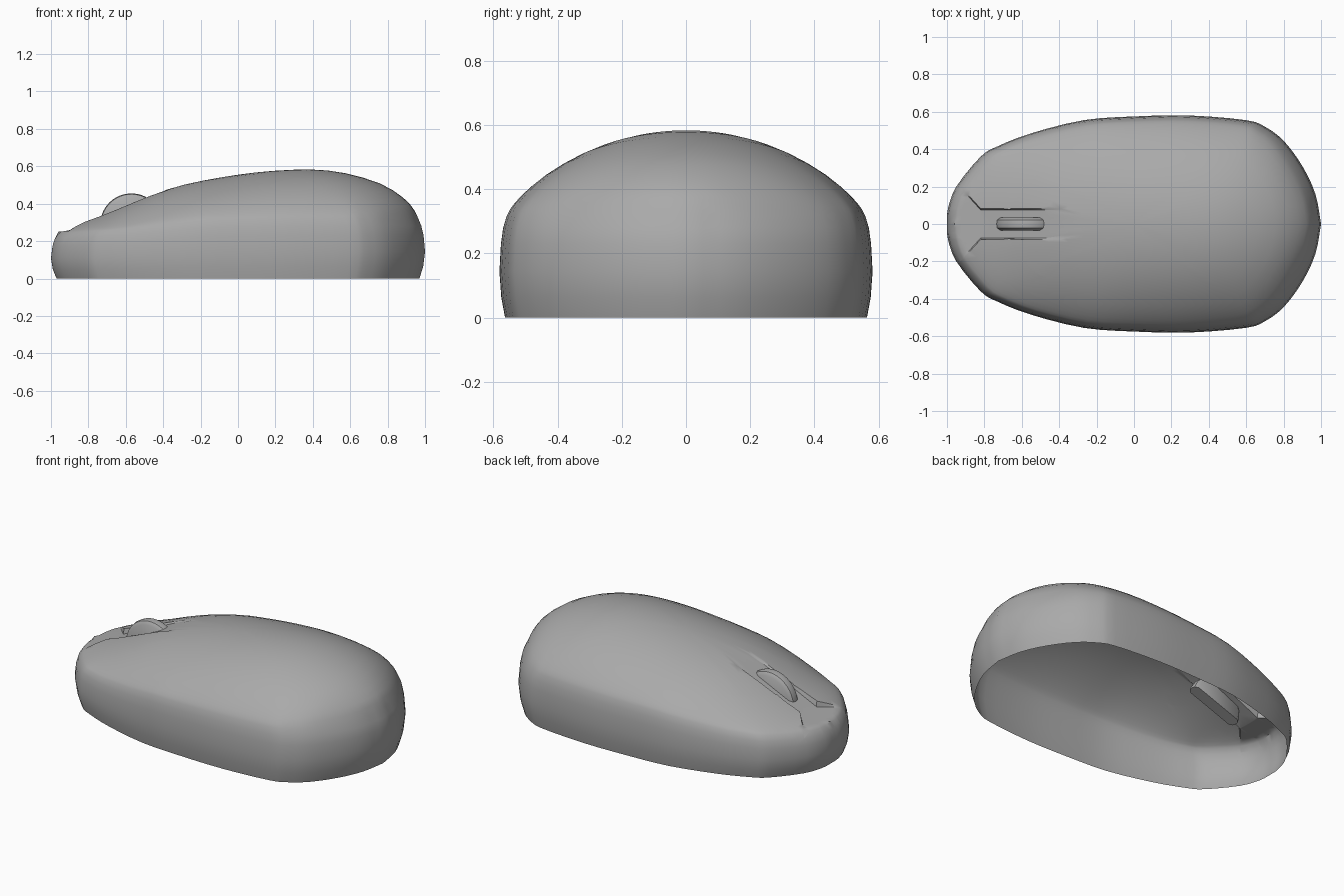
import bpy, bmesh, math
from mathutils import Vector

cube = bpy.data.objects.get("Cube")
if cube:
    bpy.data.objects.remove(cube, do_unlink=True)

grey = bpy.data.materials.new("mid grey")
grey.use_nodes = True
COLOR = (0.4, 0.4, 0.4, 1)
grey.diffuse_color = COLOR
grey.node_tree.nodes["Principled BSDF"].inputs["Base Color"].default_value = COLOR


def smooth_path(pts, steps):
    """Catmull-Rom samples through 2D points."""
    p = [Vector(q) for q in pts]
    p = [2 * p[0] - p[1]] + p + [2 * p[-1] - p[-2]]
    out = []
    for a, b, c, d in zip(p, p[1:], p[2:], p[3:]):
        for i in range(steps):
            t = i / steps
            out.append(0.5 * (2 * b + (c - a) * t + (2 * a - 5 * b + 4 * c - d) * t**2
                              + (3 * b - a - 3 * c + d) * t**3))
    return out + [p[-2]]


def lookup(path, x):
    """Linear interpolation along a path sorted by x."""
    if x <= path[0][0]:
        return path[0][1]
    for a, b in zip(path, path[1:]):
        if x <= b[0]:
            return a[1] + (b[1] - a[1]) * (x - a[0]) / max(b[0] - a[0], 1e-6)
    return path[-1][1]


def finish(bm, name, angle):
    bmesh.ops.recalc_face_normals(bm, faces=bm.faces)
    mesh = bpy.data.meshes.new(name)
    bm.to_mesh(mesh)
    bm.free()
    mesh.materials.append(grey)
    obj = bpy.data.objects.new(name, mesh)
    bpy.context.collection.objects.link(obj)
    bpy.ops.object.select_all(action="DESELECT")
    obj.select_set(True)
    bpy.context.view_layer.objects.active = obj
    bpy.ops.object.shade_smooth_by_angle(angle=math.radians(angle))
    return obj


# Half plan outline, crest line, shoulder line and groove floor, all along x
half = smooth_path([(-1, 0), (-0.995, 0.08), (-0.95, 0.2), (-0.82, 0.36), (-0.73, 0.415),
                    (-0.55, 0.485), (-0.27, 0.555), (0, 0.575), (0.3, 0.58), (0.6, 0.555),
                    (0.7, 0.52), (0.8, 0.445), (0.9, 0.31), (0.97, 0.16), (1, 0)], 3)
crest = smooth_path([(-0.96, 0.252), (-0.92, 0.27), (-0.85, 0.295), (-0.7, 0.35), (-0.37, 0.48),
                     (0, 0.555), (0.33, 0.583), (0.55, 0.568), (0.75, 0.512), (0.86, 0.45),
                     (0.93, 0.385), (0.96, 0.33)], 4)
shoulder = [(-0.96, 0.24), (-0.6, 0.265), (-0.2, 0.31), (0.3, 0.32), (0.96, 0.32)]
groove = [(-0.95, 0.25), (-0.82, 0.272), (-0.4, 0.466), (-0.3, 0.51)]
RIM = 0.96


def top_height(x, y):
    low, high = lookup(shoulder, x), lookup(crest, x)
    v = min(1, abs(y) / max(RIM * lookup(half, x / RIM), 1e-4))
    return low + max(0, high - low) * (1 - v * v) ** 0.78


# Shell: wall rings up to the shoulder, then shrinking rings over the dome
outline = half + [Vector((p.x, -p.y)) for p in reversed(half[1:-1])]
bm = bmesh.new()
rings = []
for scale, up in [(0.97, 0), (0.99, 0.2), (1, 0.45), (0.992, 0.72), (0.98, 0.88)]:
    rings.append([bm.verts.new((p.x * scale, p.y * scale, up * lookup(shoulder, p.x * RIM)))
                  for p in outline])
for t in [1, 0.985, 0.96, 0.92, 0.86, 0.79, 0.7, 0.6, 0.5, 0.4, 0.3, 0.2, 0.1]:
    s = t * RIM
    rings.append([bm.verts.new((p.x * s, p.y * s, top_height(p.x * s, p.y * s)))
                  for p in outline])
n = len(outline)
for a, b in zip(rings, rings[1:]):
    for i in range(n):
        j = (i + 1) % n
        bm.faces.new((a[i], a[j], b[j], b[i]))
pole = bm.verts.new((0, 0, top_height(0, 0)))
for i in range(n):
    bm.faces.new((rings[-1][i], rings[-1][(i + 1) % n], pole))


# Wheel groove: cut its borders into the nose, then sink the enclosed faces
def cut(point, normal):
    faces = [f for f in bm.faces if f.calc_center_median().x < -0.35
             and abs(f.calc_center_median().y) < 0.3 and f.calc_center_median().z > 0.22]
    geom = faces + list({e for f in faces for e in f.edges}) + list({v for f in faces for v in f.verts})
    bmesh.ops.bisect_plane(bm, geom=geom, dist=1e-5, plane_co=point, plane_no=normal)


MOUTH, WIDTH, FLARE = -0.82, 0.075, 1.1
for side in (1, -1):
    for w in (WIDTH, WIDTH + 0.008):
        cut((0, side * w, 0), (0, 1, 0))
        cut((MOUTH, side * w, 0), (FLARE, side, 0))
cut((MOUTH, 0, 0), (1, 0, 0))
for v in bm.verts:
    x, y, z = v.co
    limit = WIDTH + max(0, MOUTH - x) * FLARE
    if -0.955 < x < -0.38 and abs(y) < limit + 0.001 and z > 0.22:
        v.co.z = min(z, lookup(groove, x))
finish(bm, "mouse_shell", 35)

# Scroll wheel: tilted half disc with rounded rim
R, THICK, TILT, SEG = 0.167, 0.036, math.radians(20), 24
bm = bmesh.new()
sides = []
for y, r in [(-THICK, R - 0.022), (-THICK * 0.6, R - 0.004), (0, R), (THICK * 0.6, R - 0.004),
             (THICK, R - 0.022)]:
    sides.append([bm.verts.new((-0.57 + r * math.cos(math.pi * i / SEG + TILT), y,
                                0.288 + r * math.sin(math.pi * i / SEG + TILT)))
                  for i in range(SEG + 1)])
for a, b in zip(sides, sides[1:]):
    for i in range(SEG):
        bm.faces.new((a[i], a[i + 1], b[i + 1], b[i]))
bm.faces.new(sides[0])
bm.faces.new(sides[-1])
bm.faces.new([s[0] for s in sides] + [s[-1] for s in reversed(sides)])
finish(bm, "scroll_wheel", 40)
